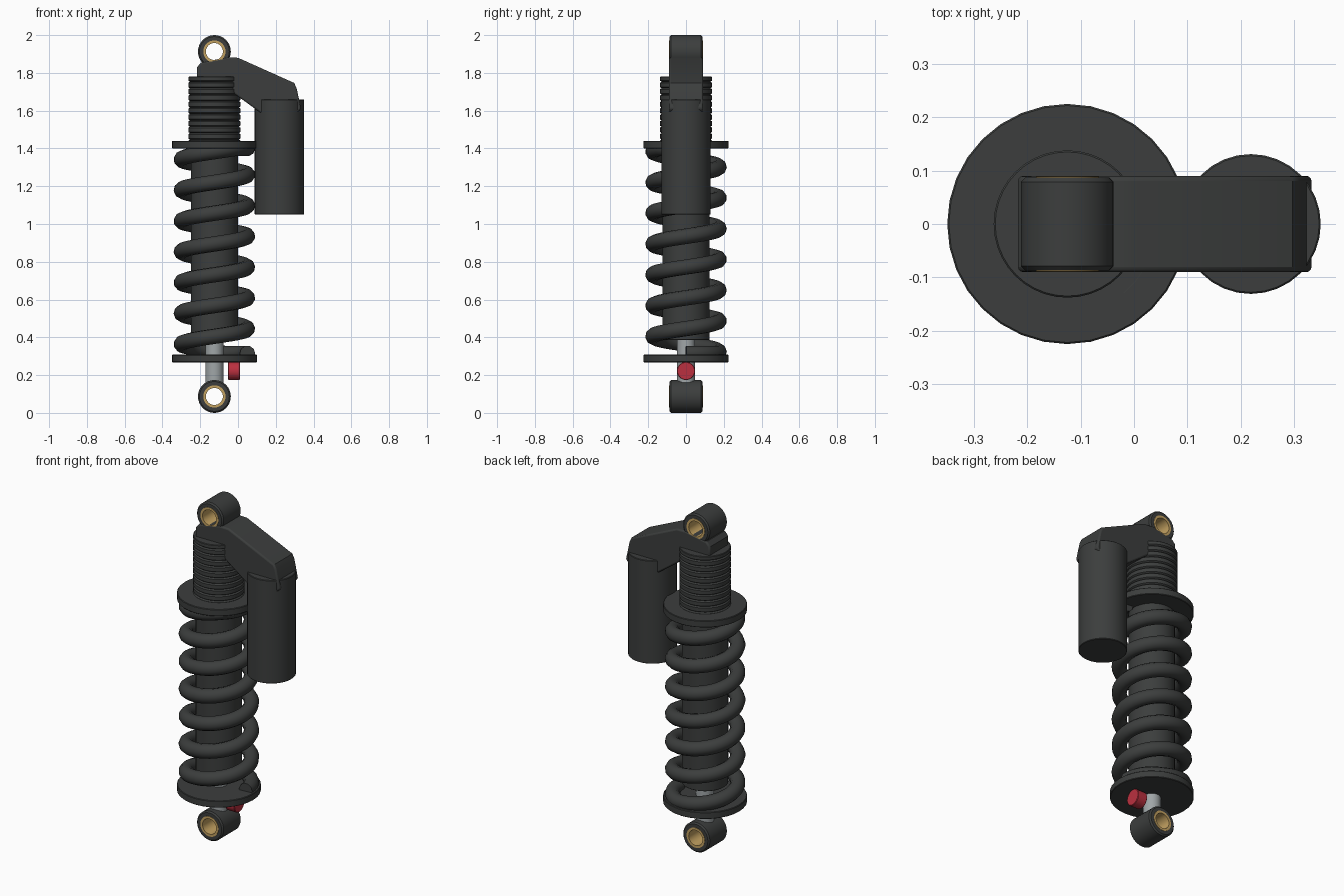
import bpy, bmesh, math
from mathutils import Matrix, Vector

if "Cube" in bpy.data.objects:
    bpy.data.objects.remove(bpy.data.objects["Cube"])

AX = -0.125            # shock axis x
RX, RR = 0.219, 0.131  # reservoir centre x and radius


def material(name, rgb):
    m = bpy.data.materials.new(name)
    m.diffuse_color = (*rgb, 1)
    m.use_nodes = True
    m.node_tree.nodes["Principled BSDF"].inputs["Base Color"].default_value = m.diffuse_color
    return m


DARK = material("dark_metal", (0.045, 0.048, 0.047))
STEEL = material("steel", (0.35, 0.38, 0.39))
BRASS = material("brass", (0.55, 0.36, 0.12))
RED = material("red", (0.5, 0.03, 0.05))


def smooth(ob, angle=35):
    bpy.ops.object.select_all(action='DESELECT')
    ob.select_set(True)
    bpy.context.view_layer.objects.active = ob
    bpy.ops.object.shade_smooth_by_angle(angle=math.radians(angle))


def finish(name, bm, mat, angle=35):
    bmesh.ops.remove_doubles(bm, verts=bm.verts, dist=1e-5)
    bmesh.ops.recalc_face_normals(bm, faces=bm.faces)
    me = bpy.data.meshes.new(name)
    bm.to_mesh(me)
    bm.free()
    me.materials.append(mat)
    ob = bpy.data.objects.new(name, me)
    bpy.context.collection.objects.link(ob)
    smooth(ob, angle)
    return ob


def lathe(name, profile, loc, mat, axis='Z', seg=32, angle=35):
    """Revolve a closed (radius, height) loop around the given axis."""
    rot = {'Z': Matrix(), 'Y': Matrix.Rotation(-math.pi / 2, 4, 'X'),
           'X': Matrix.Rotation(math.pi / 2, 4, 'Y')}[axis]
    mtx = Matrix.Translation(loc) @ rot
    bm = bmesh.new()
    rings = []
    for i in range(seg):
        a = 2 * math.pi * i / seg
        rings.append([bm.verts.new(mtx @ Vector((r * math.cos(a), r * math.sin(a), h)))
                      for r, h in profile])
    n = len(profile)
    for i in range(seg):
        a, b = rings[i], rings[(i + 1) % seg]
        for j in range(n):
            k = (j + 1) % n
            if profile[j][0] == 0 and profile[k][0] == 0:
                continue
            bm.faces.new((a[j], b[j], b[k], a[k]))
    return finish(name, bm, mat, angle)


def rod(name, r, h0, h1, loc, mat, axis='Z', bevel=0.003):
    b = bevel
    return lathe(name, [(0, h0), (r - b, h0), (r, h0 + b), (r, h1 - b), (r - b, h1), (0, h1)],
                 loc, mat, axis)


# mounting eyes with brass bushings
for label, z in (("lower", 0.087), ("upper", 1.913)):
    lathe(label + "_eye", [(0.056, -0.087), (0.079, -0.087), (0.087, -0.079), (0.087, 0.079),
                           (0.079, 0.087), (0.056, 0.087)], (AX, 0, z), DARK, 'Y')
    lathe(label + "_bushing", [(0.045, -0.089), (0.059, -0.089), (0.059, 0.089), (0.045, 0.089)],
          (AX, 0, z), BRASS, 'Y')

# damper shaft, body and spring plates
rod("shaft", 0.048, 0.155, 0.42, (AX, 0, 0), STEEL)
rod("damper_body", 0.125, 0.385, 1.45, (AX, 0, 0), DARK)
rod("lower_spring_plate", 0.225, 0.268, 0.308, (AX, 0, 0), DARK)
rod("upper_spring_plate", 0.225, 1.40, 1.44, (AX, 0, 0), DARK)

# threaded collar
pitch = 0.034
thread = [(0, 1.43), (0.138, 1.43)]
for i in range(10):
    z = 1.447 + i * pitch
    thread += [(0.138, z - 0.006), (0.130, z), (0.138, z + 0.006)]
thread += [(0.138, 1.777), (0.135, 1.78), (0, 1.78)]
lathe("threaded_collar", thread, (AX, 0, 0), DARK, seg=40)

# coil spring, flattened at both ends
turns, steps = 7, 36
cu = bpy.data.curves.new("spring", 'CURVE')
cu.dimensions = '3D'
cu.bevel_depth = 0.041
cu.bevel_resolution = 3
cu.use_fill_caps = True
sp = cu.splines.new('POLY')
sp.points.add(turns * steps)
for i, p in enumerate(sp.points):
    a = 2 * math.pi * i / steps
    z = min(max(0.283 + 0.163 * i / steps, 0.315), 1.40)
    p.co = (AX + 0.175 * math.cos(a), 0.175 * math.sin(a), z, 1)
spring = bpy.data.objects.new("spring", cu)
bpy.context.collection.objects.link(spring)
bpy.ops.object.select_all(action='DESELECT')
spring.select_set(True)
bpy.context.view_layer.objects.active = spring
bpy.ops.object.convert(target='MESH')
spring = bpy.context.view_layer.objects.active
spring.data.materials.clear()
spring.data.materials.append(DARK)
smooth(spring, 50)

# reservoir and rebound knob
rod("reservoir", RR, 1.05, 1.66, (RX, 0, 0), DARK)
rod("adjuster_knob", 0.048, -0.053, 0.01, (0, 0, 0.222), RED, 'X')

# bridge arm joining the damper head and reservoir
outline = [(-0.217, 1.77), (-0.217, 1.83), (-0.195, 1.855), (-0.06, 1.882), (0.0, 1.88),
           (0.297, 1.747), (0.31, 1.72), (0.334, 1.61), (0.31, 1.585), (0.125, 1.585),
           (-0.02, 1.69), (-0.12, 1.765)]
bm = bmesh.new()
base = bm.faces.new([bm.verts.new((x, -0.09, z)) for x, z in outline])
ext = bmesh.ops.extrude_face_region(bm, geom=[base])
bmesh.ops.translate(bm, vec=(0, 0.18, 0),
                    verts=[v for v in ext["geom"] if isinstance(v, bmesh.types.BMVert)])
arm = finish("bridge_arm", bm, DARK, 30)
bev = arm.modifiers.new("bevel", 'BEVEL')
bev.width = 0.009
bev.segments = 3
bev.limit_method = 'ANGLE'
bev.angle_limit = math.radians(50)
